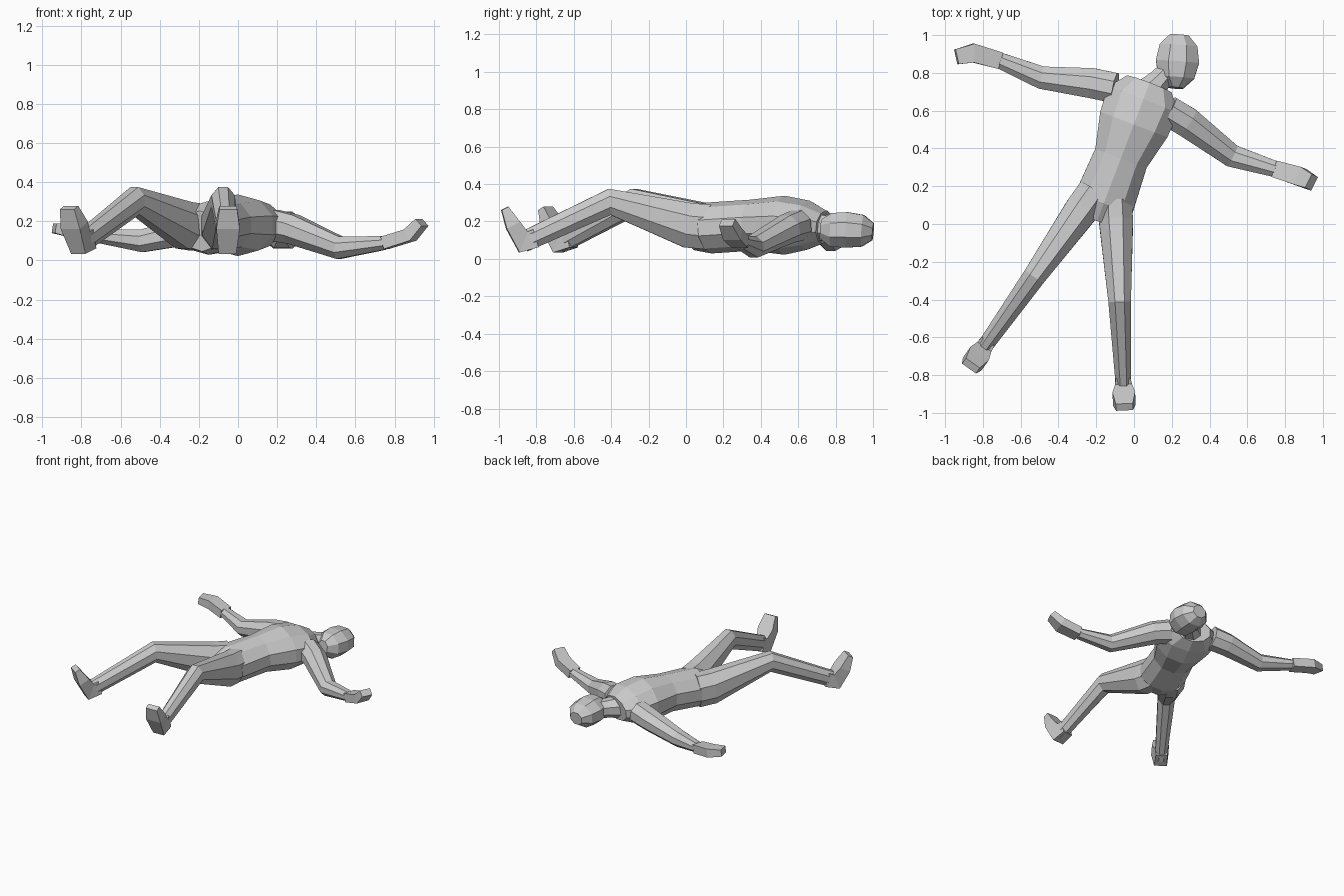
import bpy, bmesh, math
from mathutils import Vector

cube = bpy.data.objects.get("Cube")
if cube:
    bpy.data.objects.remove(cube, do_unlink=True)

grey = bpy.data.materials.new("plain_grey")
grey.use_nodes = True
colour = (0.6, 0.6, 0.6, 1)
grey.diffuse_color = colour
grey.node_tree.nodes["Principled BSDF"].inputs["Base Color"].default_value = colour


def loft(name, centres, sizes, sides=8):
    """Skin a bent path of centres with rings of the given width and height."""
    bm = bmesh.new()
    centres = [Vector(centre) for centre in centres]
    last = len(centres) - 1
    rings = []
    for i, (centre, (width, height)) in enumerate(zip(centres, sizes)):
        before = (centre - centres[i - 1]).normalized() if i else Vector()
        after = (centres[i + 1] - centre).normalized() if i < last else Vector()
        along = (before + after).normalized()
        side = along.cross(Vector((0, 0, 1))).normalized()
        up = side.cross(along)
        radius = 0.5 / math.cos(math.pi / sides)
        ring = []
        for k in range(sides):
            angle = math.tau * (k + 0.5) / sides
            offset = side * width * math.cos(angle) + up * height * math.sin(angle)
            ring.append(bm.verts.new(centre + offset * radius))
        rings.append(ring)
    for lower, upper in zip(rings, rings[1:]):
        for k in range(sides):
            following = (k + 1) % sides
            bm.faces.new((lower[k], lower[following], upper[following], upper[k]))
    bm.faces.new(rings[0])
    bm.faces.new(rings[-1])
    bmesh.ops.recalc_face_normals(bm, faces=bm.faces)
    mesh = bpy.data.meshes.new(name)
    bm.to_mesh(mesh)
    bm.free()
    mesh.materials.append(grey)
    obj = bpy.data.objects.new(name, mesh)
    bpy.context.collection.objects.link(obj)


def straight_part(name, start, end, profile, sides=8):
    """Loft between two plan points; profile rows are fraction, z, width, height."""
    start, end = Vector(start), Vector(end)
    centres = [(*start.lerp(end, row[0]), row[1]) for row in profile]
    sizes = [row[2:] for row in profile]
    loft(name, centres, sizes, sides)


# Trunk: crotch, hips, waist, chest, shoulders, collar
straight_part("torso", (-.19, .03), (.08, .74), [
    (0, .15, .2, .2), (.13, .165, .32, .26), (.45, .18, .29, .26),
    (.7, .18, .38, .3), (.88, .18, .4, .25), (1, .17, .25, .17)], sides=10)

# Neck and head
straight_part("neck", (.06, .68), (.22, .85), [
    (0, .17, .17, .16), (.5, .165, .12, .13), (1, .155, .11, .12)])
straight_part("head", (.22, .72), (.24, 1), [
    (0, .16, .08, .1), (.2, .155, .19, .18), (.5, .155, .23, .19),
    (.8, .15, .2, .17), (1, .145, .1, .09)])

# Legs bent at the knee, with upturned feet
leg_profile = [
    (0, .17, .18, .24), (.1, .18, .18, .24), (.48, .305, .12, .14),
    (.9, .09, .08, .11)]
foot_profile = [
    (.84, .11, .08, .1), (.9, .09, .09, .12), (.95, .18, .12, .08),
    (.99, .27, .09, .04)]
legs = {"left": ((-.1, .12), (-.05, -.98)), "right": ((-.21, .17), (-.87, -.76))}
for label, (hip, toe) in legs.items():
    straight_part(label + "_leg", hip, toe, leg_profile)
    straight_part(label + "_foot", hip, toe, foot_profile, sides=4)

# Outstretched arms and flat hands: shoulder, upper arm, elbow, wrist, palm, fingertips
arms = {
    "left": [(.18, .6, .18), (.28, .54, .16), (.52, .36, .065),
             (.75, .29, .09), (.88, .25, .13), (.94, .22, .195)],
    "right": [(-.1, .72, .18), (-.22, .745, .16), (-.49, .775, .1),
              (-.71, .865, .125), (-.85, .905, .15), (-.94, .885, .165)],
}
arm_sizes = [(.16, .16), (.16, .15), (.12, .115), (.085, .07)]
hand_sizes = [(.09, .065), (.1, .065), (.08, .05)]
for label, joints in arms.items():
    loft(label + "_arm", joints[:4], arm_sizes)
    loft(label + "_hand", joints[3:], hand_sizes, sides=4)
